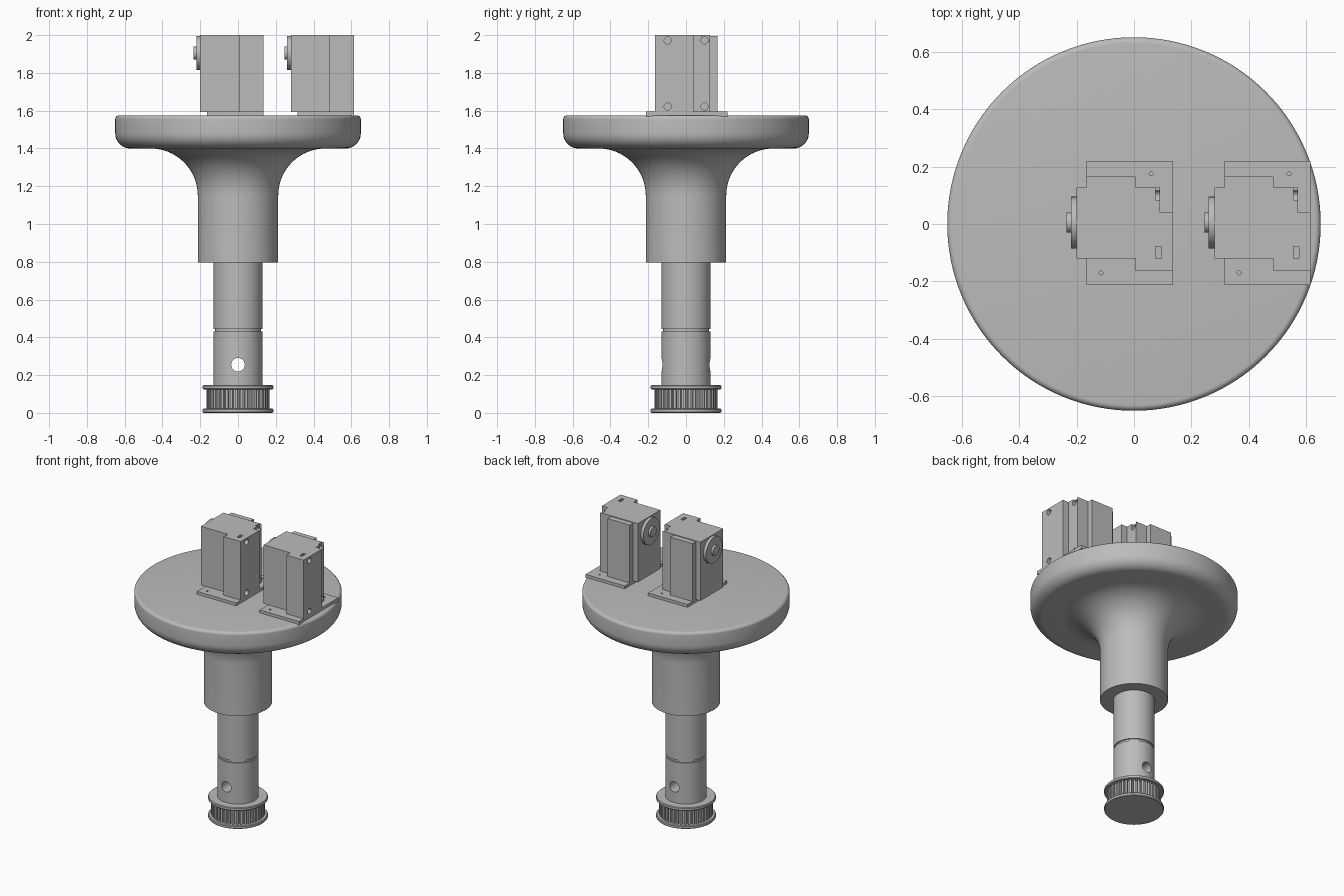
import bpy, bmesh
from math import pi, sin, cos
from mathutils import Matrix, Vector

if "Cube" in bpy.data.objects:
    bpy.data.objects.remove(bpy.data.objects["Cube"])

grey = bpy.data.materials.new("plain grey")
grey.use_nodes = True
grey.diffuse_color = (0.5, 0.5, 0.5, 1)
grey.node_tree.nodes["Principled BSDF"].inputs["Base Color"].default_value = (0.5, 0.5, 0.5, 1)


def finish(name, bm, smooth=True):
    bmesh.ops.recalc_face_normals(bm, faces=bm.faces)
    me = bpy.data.meshes.new(name)
    bm.to_mesh(me)
    bm.free()
    me.materials.append(grey)
    ob = bpy.data.objects.new(name, me)
    bpy.context.collection.objects.link(ob)
    activate(ob)
    if smooth:
        bpy.ops.object.shade_smooth_by_angle(angle=0.5)
    return ob


def activate(ob):
    bpy.ops.object.select_all(action="DESELECT")
    ob.select_set(True)
    bpy.context.view_layer.objects.active = ob


def lathe(name, profile, steps=128):
    bm = bmesh.new()
    verts = [bm.verts.new((r, 0, z)) for r, z in profile]
    edges = [bm.edges.new(pair) for pair in zip(verts, verts[1:])]
    bmesh.ops.spin(bm, geom=verts + edges, cent=(0, 0, 0), axis=(0, 0, 1),
                   angle=2 * pi, steps=steps, use_merge=True)
    bmesh.ops.remove_doubles(bm, verts=bm.verts, dist=1e-5)
    return finish(name, bm)


def prism(name, outline, z0, z1, smooth=False):
    bm = bmesh.new()
    face = bm.faces.new([bm.verts.new((x, y, z0)) for x, y in outline])
    up = bmesh.ops.extrude_face_region(bm, geom=[face])["geom"]
    bmesh.ops.translate(bm, verts=[v for v in up if isinstance(v, bmesh.types.BMVert)],
                        vec=(0, 0, z1 - z0))
    # The starting face stays as the lower cap
    if face.is_valid is False or len(bm.faces) < len(outline) + 2:
        bm.faces.new([v for v in bm.verts if abs(v.co.z - z0) < 1e-6])
    return finish(name, bm, smooth)


def box(name, x0, x1, y0, y1, z0, z1):
    return prism(name, [(x0, y0), (x1, y0), (x1, y1), (x0, y1)], z0, z1)


def rod(name, centre, radius, depth, axis, segments=32):
    bm = bmesh.new()
    turn = Vector((0, 0, 1)).rotation_difference(Vector(axis)).to_matrix().to_4x4()
    bmesh.ops.create_cone(bm, cap_ends=True, segments=segments, radius1=radius,
                          radius2=radius, depth=depth, matrix=Matrix.Translation(centre) @ turn)
    return finish(name, bm)


def cut(target, cutters):
    for cutter in cutters:
        activate(target)
        mod = target.modifiers.new("cut", "BOOLEAN")
        mod.operation, mod.solver, mod.object = "DIFFERENCE", "EXACT", cutter
        bpy.ops.object.modifier_apply(modifier=mod.name)
        bpy.data.objects.remove(cutter)
    bpy.ops.object.shade_smooth_by_angle(angle=0.5)


def arc(cx, cz, rx, rz, a0, a1, n=12):
    return [(cx + rx * cos(a0 + (a1 - a0) * i / n), cz + rz * sin(a0 + (a1 - a0) * i / n))
            for i in range(n + 1)]


# Turntable: sleeve, flared neck and rounded disc
lathe("turntable", [(0, 0.795), (0.213, 0.795)]
      + arc(0.463, 1.15, 0.25, 0.25, pi, pi / 2, 20)
      + arc(0.57, 1.48, 0.08, 0.08, -pi / 2, 0)
      + arc(0.63, 1.555, 0.02, 0.02, 0, pi / 2, 6) + [(0, 1.575)])

# Shaft with a ring groove and a cross hole
shaft = lathe("shaft", [(0, 0.02), (0.13, 0.02), (0.13, 0.43), (0.122, 0.43),
                        (0.122, 0.445), (0.13, 0.445), (0.13, 0.8), (0, 0.8)])
cut(shaft, [rod("cross_hole", (0, 0, 0.255), 0.036, 0.5, (0, 1, 0))])

# Toothed pulley between two flanges
for name, z in (("lower_flange", 0), ("upper_flange", 0.125)):
    lathe(name, [(0, z), (0.183, z), (0.187, z + 0.004), (0.187, z + 0.018),
                 (0.183, z + 0.022), (0, z + 0.022)])
TEETH = 40
teeth = []
for i in range(TEETH):
    for part, r in ((0, 0.15), (0.35, 0.15), (0.42, 0.168), (0.93, 0.168)):
        a = 2 * pi * (i + part) / TEETH
        teeth.append((r * cos(a), r * sin(a)))
prism("pulley_teeth", teeth, 0.015, 0.13)

# Two identical motors on mounting plates
BODY = [(-0.2, -0.12), (0.005, -0.12), (0.005, -0.163), (0.135, -0.163), (0.135, 0.04),
        (0.09, 0.04), (0.09, 0.127), (-0.2, 0.127)]
for side, dx in (("centre", 0), ("outer", 0.48)):
    plate = box(side + "_mounting_plate", dx - 0.165, dx + 0.135, -0.213, 0.22, 1.57, 1.595)
    cut(plate, [rod("plate_hole", (dx + x, y, 1.59), 0.007, 0.03, (0, 0, 1), 16)
                for x, y in ((0.06, 0.175), (-0.115, -0.17))])

    body = prism(side + "_motor_body", [(x + dx, y) for x, y in BODY], 1.594, 2.0)
    holes = [rod("screw_hole", (dx + x, y, z), 0.019, 0.05, (1, 0, 0), 24)
             for x, y in ((0.135, -0.097), (0.09, 0.098)) for z in (1.622, 1.972)]
    slots = [box("slot", dx + 0.075, dx + 0.095, y, y + 0.042, 1.97, 2.02)
             for y in (-0.12, 0.084)]
    cut(body, holes + slots)

    box(side + "_motor_side_cover", dx - 0.165, dx + 0.005, 0.12, 0.166, 1.594, 1.995)
    rod(side + "_bearing_boss", (dx - 0.208, 0.005, 1.905), 0.09, 0.024, (1, 0, 0), 48)
    rod(side + "_motor_shaft", (dx - 0.217, 0.005, 1.905), 0.035, 0.036, (1, 0, 0))
